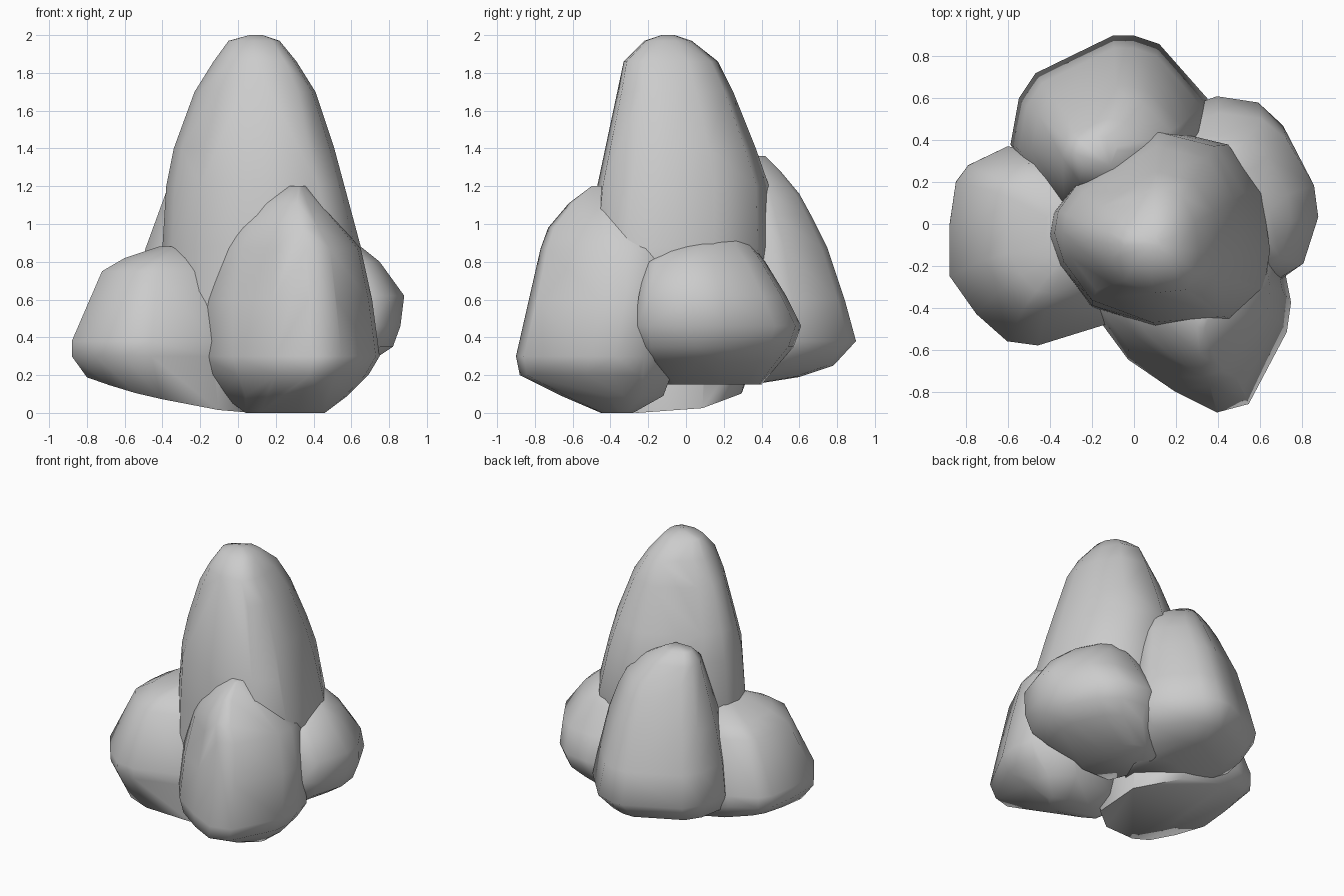
import bpy, bmesh, math


def rock(name, plan, levels, base=None):
    """Boulder: plan outline fitted to a box (z, x0, x1, y0, y1) per level, wrapped in a hull.
    base = (x0, x1, y0, y1, z function) adds a tilted underside."""
    px, py = [p[0] for p in plan], [p[1] for p in plan]
    unit = [((x - min(px)) / (max(px) - min(px)),
             (y - min(py)) / (max(py) - min(py))) for x, y in plan]
    bm = bmesh.new()
    for z, x0, x1, y0, y1 in levels:
        for u, v in unit:
            bm.verts.new((x0 + u * (x1 - x0), y0 + v * (y1 - y0), z))
    if base:
        x0, x1, y0, y1, height = base
        for u, v in unit:
            x, y = x0 + u * (x1 - x0), y0 + v * (y1 - y0)
            bm.verts.new((x, y, max(0, height(x, y))))
    bmesh.ops.convex_hull(bm, input=bm.verts[:])
    bmesh.ops.delete(bm, geom=[v for v in bm.verts if not v.link_faces], context='VERTS')
    bmesh.ops.recalc_face_normals(bm, faces=bm.faces[:])
    mesh = bpy.data.meshes.new(name)
    bm.to_mesh(mesh)
    bm.free()
    obj = bpy.data.objects.new(name, mesh)
    bpy.context.collection.objects.link(obj)
    bpy.ops.object.select_all(action='DESELECT')
    obj.select_set(True)
    bpy.context.view_layer.objects.active = obj
    bpy.ops.object.shade_smooth_by_angle(angle=math.radians(75))
    return obj


# Tall central boulder
rock("tall_rock",
     [(-.40, -.05), (-.38, .06), (-.28, .19), (-.10, .30), (.15, .45), (.45, .38),
      (.61, .15), (.65, -.12), (.62, -.30), (.50, -.46), (.12, -.49),
      (-.20, -.38), (-.35, -.19)],
     [(2.00, .06, .13, -.13, -.06), (1.97, -.05, .22, -.22, .03),
      (1.86, -.13, .31, -.33, .17), (1.70, -.23, .41, -.36, .25),
      (1.40, -.34, .51, -.41, .37), (1.20, -.38, .56, -.47, .44),
      (.88, -.40, .65, -.50, .45), (.60, -.40, .62, -.50, .42),
      (.30, -.38, .50, -.49, .30)])

# Front boulder leaning on the tall one
rock("front_rock",
     [(.40, -.90), (.55, -.86), (.73, -.52), (.75, -.38), (.72, -.23),
      (.50, -.05), (0, -.12), (-.15, -.28), (-.19, -.42), (-.02, -.65), (.20, -.80)],
     [(1.20, .26, .36, -.50, -.38), (1.11, .10, .44, -.62, -.18),
      (.98, -.04, .55, -.73, -.05), (.87, -.12, .65, -.77, 0),
      (.60, -.19, .71, -.83, 0), (.30, -.20, .75, -.90, -.04),
      (.20, -.15, .69, -.88, -.08),
      (.09, -.08, .58, -.66, -.12), (0, .04, .46, -.45, -.28)])

# Left boulder with tilted underside
rock("left_rock",
     [(-.88, 0), (-.85, .20), (-.79, .28), (-.60, .37), (-.20, .34), (.08, .10),
      (.08, -.30), (-.12, -.48), (-.45, -.58), (-.60, -.56), (-.75, -.43), (-.88, -.25)],
     [(.88, -.42, -.22, -.20, .08), (.82, -.60, -.14, -.33, .22),
      (.75, -.72, -.06, -.42, .29), (.38, -.88, .06, -.58, .37),
      (.30, -.88, .06, -.57, .37)],
     (-.80, .08, -.50, .32, lambda x, y: .2 - .22 * (x + .8) + .1 * (y + .1)))

# Back boulder
rock("back_rock",
     [(-.10, .90), (-.47, .72), (-.55, .60), (-.59, .38), (-.40, .05),
      (.20, .05), (.36, .48), (.35, .60), (.12, .86), (0, .90)],
     [(1.36, -.28, -.08, .28, .42), (1.28, -.34, .06, .20, .50),
      (1.16, -.38, .18, .16, .60), (1.05, -.42, .23, .13, .66),
      (.87, -.49, .28, .10, .75), (.60, -.55, .33, .05, .84),
      (.38, -.59, .36, .05, .90), (.25, -.53, .28, .05, .78),
      (.19, -.44, .20, 0, .60), (.15, -.30, .15, 0, .35)])

# Right boulder
rock("right_rock",
     [(.87, .05), (.85, .22), (.72, .47), (.60, .58), (.40, .61),
      (.10, .50), (0, .10), (.20, -.27), (.70, -.27), (.80, -.20)],
     [(.95, .30, .48, .12, .30), (.88, .20, .65, -.08, .33),
      (.80, .10, .75, -.21, .42), (.62, 0, .88, -.25, .53),
      (.46, 0, .86, -.27, .61), (.35, 0, .82, -.25, .57),
      (.27, .05, .70, -.20, .50), (.15, .05, .44, -.10, .40)])
